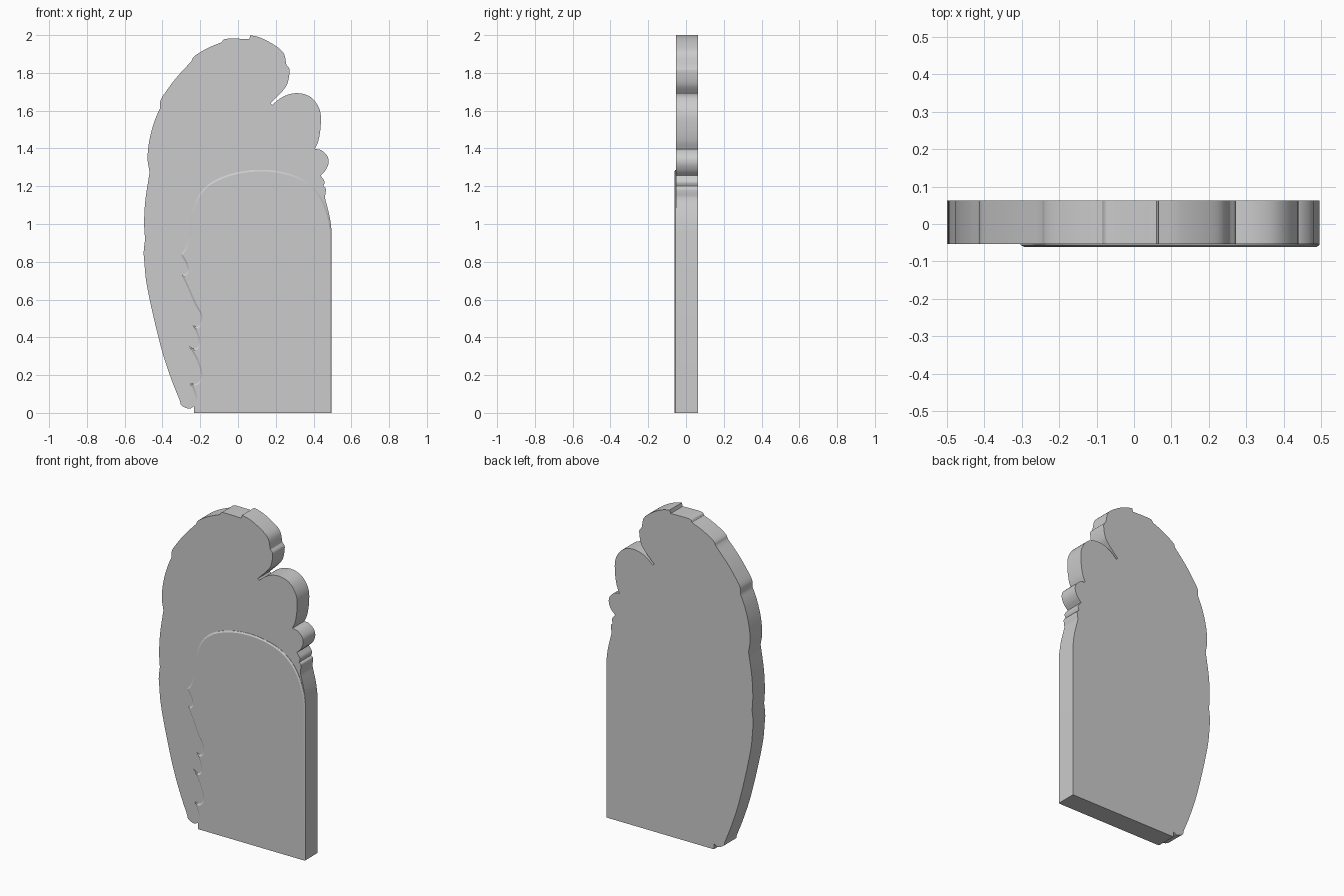
import bpy, bmesh, math
from mathutils import Vector
from mathutils.geometry import intersect_point_line

if "Cube" in bpy.data.objects:
    bpy.data.objects.remove(bpy.data.objects["Cube"])

BACK, BASE_FRONT, PLATE_FRONT = 0.063, -0.054, -0.062

grey = bpy.data.materials.new("plain grey")
grey.diffuse_color = (0.6, 0.6, 0.6, 1)
grey.use_nodes = True
grey.node_tree.nodes["Principled BSDF"].inputs["Base Color"].default_value = grey.diffuse_color


def smooth_path(strokes, steps=5):
    """Catmull-Rom through each stroke, with sharp corners where strokes meet."""
    out = []
    for s in strokes:
        p = [Vector(q) for q in s]
        if len(p) == 2:
            pts = p
        else:
            q = [2 * p[0] - p[1]] + p + [2 * p[-1] - p[-2]]
            pts = []
            for i in range(len(p) - 1):
                a, b, c, d = q[i:i + 4]
                for k in range(steps):
                    t = k / steps
                    pts.append(0.5 * (2 * b + (c - a) * t + (2 * a - 5 * b + 4 * c - d) * t * t
                                      + (3 * b - a - 3 * c + d) * t ** 3))
            pts.append(p[-1])
        for v in pts:
            if not out or (v - out[-1]).length > 1e-4:
                out.append(v)
    return out


def inset_path(path, off):
    """Offset a clockwise outline inward; folded points snap to a sound neighbour."""
    n = len(path)
    segs = [(path[i], path[(i + 1) % n]) for i in range(n)]
    segs = [s for s in segs if s[0].y > 1e-5 or s[1].y > 1e-5]

    def dist(p):
        best = 9
        for a, b in segs:
            c, t = intersect_point_line(p, a, b)
            c = a + (b - a) * min(max(t, 0), 1)
            best = min(best, (p - c).length)
        return best

    moved, good = [], []
    for i, p in enumerate(path):
        t = (p - path[i - 1]).normalized() + (path[(i + 1) % n] - p).normalized()
        d = Vector((t.y, -t.x)).normalized()
        if p.y < 1e-5:
            d = Vector((-1 if p.x > 0 else 1, 0))
        moved.append(p + d * off)
        good.append(dist(moved[-1]) > 0.93 * off)
    res = []
    for i in range(n):
        k = next((j % n for r in range(n) for j in (i + r, i - r) if good[j % n]), i)
        res.append(moved[k])
    return res


def slab(name, rings, cap_back):
    """Stack of (outline, y) rings running from back to front."""
    bm = bmesh.new()
    loops = [[bm.verts.new((p.x, y, p.y)) for p in path] for path, y in rings]
    n = len(loops[0])
    for a, b in zip(loops, loops[1:]):
        for i in range(n):
            j = (i + 1) % n
            bm.faces.new((a[i], a[j], b[j], b[i]))
    bm.faces.new(loops[-1])
    if cap_back:
        bm.faces.new(loops[0])
    bmesh.ops.remove_doubles(bm, verts=bm.verts, dist=1e-5)
    bmesh.ops.recalc_face_normals(bm, faces=bm.faces)
    caps = [f for f in bm.faces if len(f.verts) > 4]
    bmesh.ops.triangulate(bm, faces=caps)
    me = bpy.data.meshes.new(name)
    bm.to_mesh(me)
    bm.free()
    me.materials.append(grey)
    ob = bpy.data.objects.new(name, me)
    bpy.context.collection.objects.link(ob)
    bpy.context.view_layer.objects.active = ob
    ob.select_set(True)
    bpy.ops.object.shade_smooth_by_angle(angle=math.radians(25))
    ob.select_set(False)


# Backing slab: scalloped left side, top lobes, right lobes, straight foot
backing = smooth_path([
    [(-.233, 0), (-.233, .035)],
    [(-.233, .035), (-.26, .022), (-.3, .04), (-.31, .07), (-.35, .17), (-.4, .32),
     (-.45, .52), (-.485, .69), (-.496, .8), (-.5, .845)],
    [(-.5, .845), (-.497, .88), (-.492, .918)],
    [(-.492, .918), (-.497, 1.01), (-.49, 1.13), (-.468, 1.273)],
    [(-.468, 1.273), (-.479, 1.35), (-.468, 1.45), (-.442, 1.544), (-.413, 1.613)],
    [(-.413, 1.613), (-.41, 1.655), (-.373, 1.713), (-.32, 1.782), (-.246, 1.862)],
    [(-.246, 1.862), (-.23, 1.889), (-.161, 1.931), (-.085, 1.963)],
    [(-.085, 1.963), (-.07, 1.979), (-.01, 1.981), (.06, 1.979)],
    [(.066, 2), (.124, 1.984), (.193, 1.947), (.241, 1.905), (.257, 1.84)],
    [(.257, 1.84), (.273, 1.814), (.262, 1.745), (.235, 1.703), (.204, 1.671), (.172, 1.639)],
    [(.18, 1.63), (.225, 1.666), (.272, 1.687), (.325, 1.692), (.378, 1.676),
     (.415, 1.639), (.437, 1.586), (.437, 1.512), (.426, 1.443), (.407, 1.397)],
    [(.407, 1.397), (.442, 1.39), (.474, 1.358), (.479, 1.321), (.463, 1.284), (.437, 1.257)],
    [(.437, 1.257), (.458, 1.225), (.452, 1.2)],
    [(.452, 1.2), (.465, 1.185), (.46, 1.14)],
    [(.46, 1.14), (.485, 1.04), (.496, .96)],
    [(.496, .96), (.496, 0)],
])
slab("backing_slab", [(backing, BACK), (backing, BASE_FRONT)], True)

# Raised arched panel with feathered left edge and a softened rim
panel = smooth_path([
    [(-.233, 0), (-.232, .03), (-.225, .08), (-.24, .13), (-.257, .16)],
    [(-.257, .16), (-.225, .154), (-.204, .17), (-.196, .202), (-.214, .27),
     (-.246, .33), (-.262, .355)],
    [(-.262, .355), (-.236, .34), (-.214, .35), (-.209, .382), (-.22, .424), (-.241, .463)],
    [(-.241, .463), (-.214, .457), (-.198, .478), (-.198, .52), (-.23, .578),
     (-.267, .663), (-.299, .732)],
    [(-.299, .732), (-.278, .737), (-.267, .759), (-.278, .796), (-.304, .838)],
    [(-.304, .838), (-.278, .875), (-.262, .928), (-.254, .997), (-.241, 1.072),
     (-.209, 1.151), (-.156, 1.21), (-.077, 1.252), (.024, 1.279), (.135, 1.287),
     (.246, 1.273), (.336, 1.241), (.405, 1.188), (.452, 1.119), (.484, 1.03), (.496, .96)],
    [(.496, .96), (.496, 0)],
])
slab("arched_panel", [(panel, BASE_FRONT), (panel, -0.056),
                      (inset_path(panel, 0.009), PLATE_FRONT)], False)
